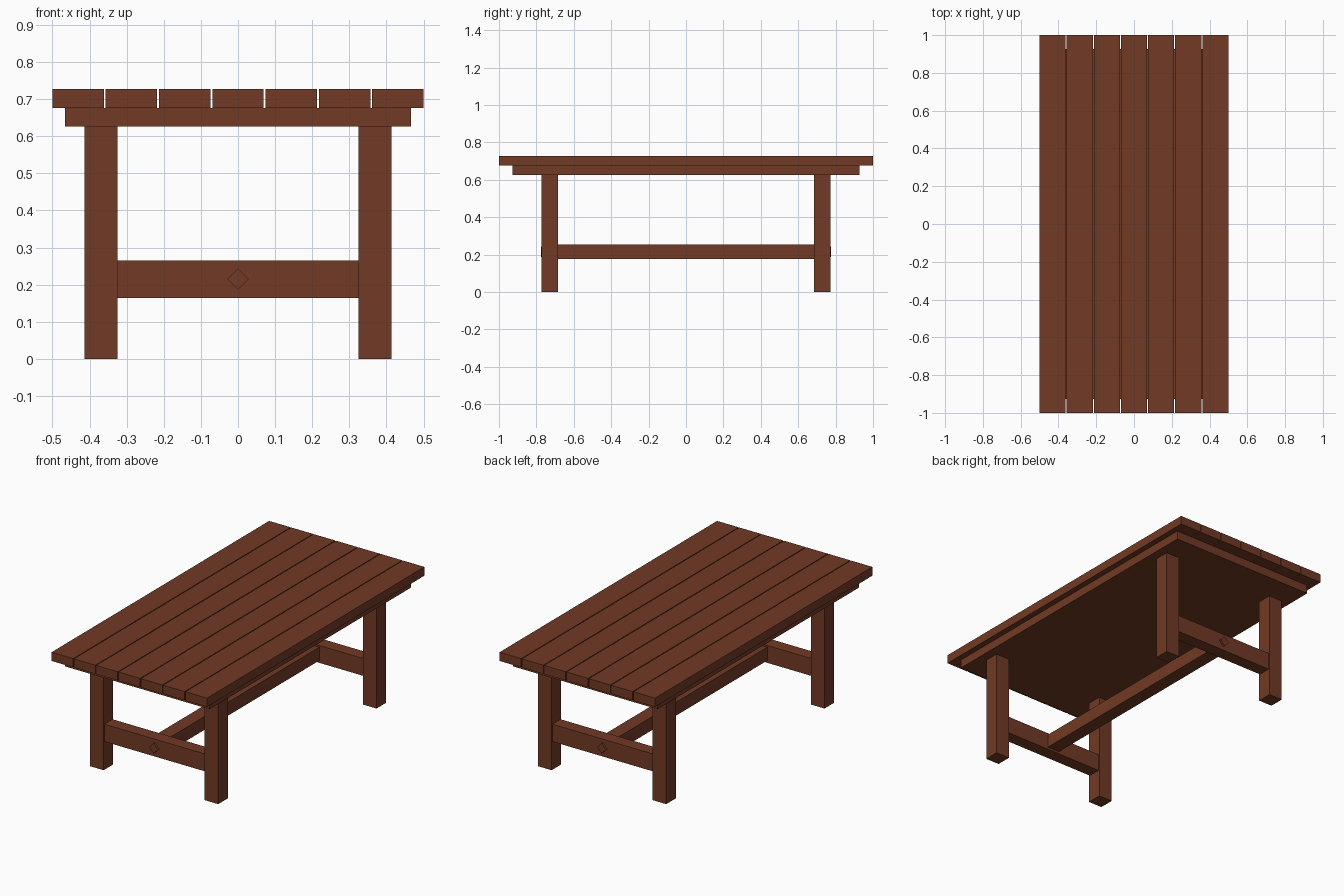
import bpy, math

if "Cube" in bpy.data.objects:
    bpy.data.objects.remove(bpy.data.objects["Cube"])

wood = bpy.data.materials.new("brown wood")
wood.diffuse_color = (0.168, 0.042, 0.018, 1)
wood.use_nodes = True
wood.node_tree.nodes["Principled BSDF"].inputs["Base Color"].default_value = wood.diffuse_color


def box(name, x0, x1, y0, y1, z0, z1):
    bpy.ops.mesh.primitive_cube_add(size=1, location=((x0 + x1) / 2, (y0 + y1) / 2, (z0 + z1) / 2))
    o = bpy.context.object
    o.name = name
    o.scale = (x1 - x0, y1 - y0, z1 - z0)
    bpy.ops.object.transform_apply(location=False, rotation=False, scale=True)
    o.data.materials.append(wood)
    return o


# table top: seven planks with narrow gaps
count, gap = 7, 0.005
width = (1 - gap * (count - 1)) / count
for i in range(count):
    x = -0.5 + i * (width + gap)
    box(f"top_plank_{i + 1}", x, x + width, -1, 1, 0.676, 0.727)

# solid panel under the planks
box("under_panel", -0.466, 0.466, -0.927, 0.927, 0.626, 0.676)

for end, sy in (("front", -1), ("back", 1)):
    # legs
    for side, sx in (("left", -1), ("right", 1)):
        xs = sorted((sx * 0.325, sx * 0.413))
        ys = sorted((sy * 0.684, sy * 0.772))
        box(f"{end}_{side}_leg", *xs, *ys, 0, 0.626)
    # cross rail between the legs
    ys = sorted((sy * 0.69, sy * 0.765))
    box(f"{end}_cross_rail", -0.325, 0.325, *ys, 0.164, 0.265)
    # diamond peg showing on the outside of the rail
    ys = sorted((sy * 0.74, sy * 0.776))
    peg = box(f"{end}_peg", -0.0205, 0.0205, *ys, 0.195, 0.236)
    peg.rotation_euler.y = math.radians(45)

# long stretcher joining the cross rails
box("long_stretcher", -0.04, 0.04, -0.70, 0.70, 0.177, 0.255)
